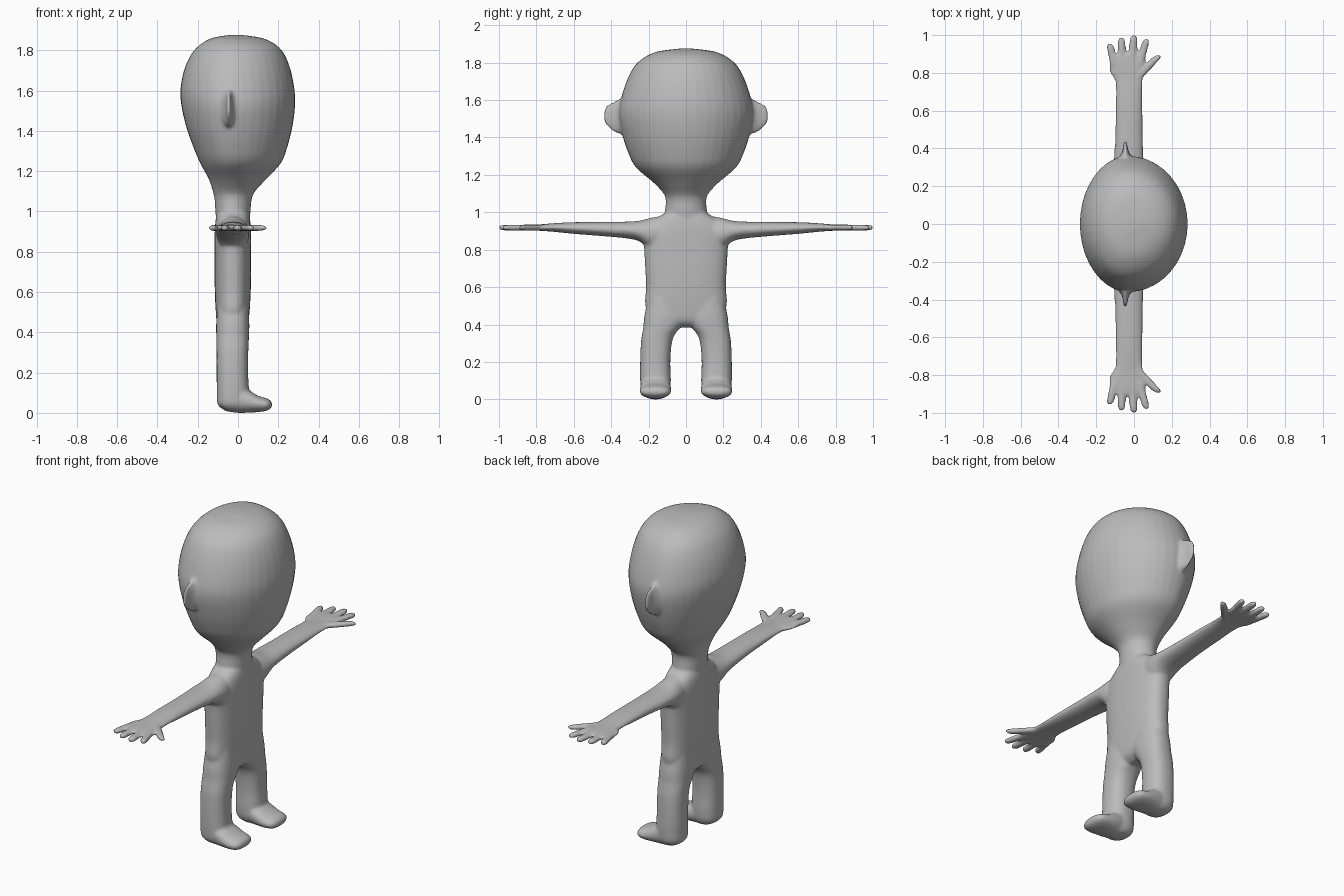
import bpy, bmesh, math

N = 40
bm = bmesh.new()


def spline(rows, steps=5):
    """Catmull-Rom through the section rows, so few sections give a smooth loft."""
    out = []
    for i in range(len(rows) - 1):
        quad = [rows[max(i - 1, 0)], rows[i], rows[i + 1], rows[min(i + 2, len(rows) - 1)]]
        for k in range(steps):
            t = k / steps
            out.append([0.5 * (2 * p1 + (p2 - p0) * t + (2 * p0 - 5 * p1 + 4 * p2 - p3) * t * t
                               + (3 * p1 - p0 - 3 * p2 + p3) * t ** 3)
                        for p0, p1, p2, p3 in zip(*quad)])
    return out + [rows[-1]]


def loft(axis, rows, side=1, power=2.0, mid=None):
    """Closed loft; each row is (position on axis, a min, a max, b min, b max)."""
    rings = []
    for t, a0, a1, b0, b1 in spline(rows):
        am = (a0 + a1) / 2 if mid is None else mid
        ring = []
        for k in range(N):
            u = 2 * math.pi * k / N
            c, s = math.cos(u), math.sin(u)
            ca = math.copysign(abs(c) ** (2 / power), c)
            sb = math.copysign(abs(s) ** (2 / power), s)
            a = am + ca * ((a1 - am) if c > 0 else (am - a0))
            b = (b0 + b1) / 2 + sb * (b1 - b0) / 2
            x, y, z = {'x': (t, a, b), 'y': (a, t, b), 'z': (a, b, t)}[axis]
            ring.append(bm.verts.new((x, side * y, z)))
        rings.append(ring)
    faces = [bm.faces.new(rings[0]), bm.faces.new(rings[-1])]
    for r0, r1 in zip(rings, rings[1:]):
        for k in range(N):
            j = (k + 1) % N
            faces.append(bm.faces.new((r0[k], r0[j], r1[j], r1[k])))
    bmesh.ops.recalc_face_normals(bm, faces=faces)


# Head and neck: (z, x min, x max, half width)
head = [(0.88, -.10, .05, .11), (1.0, -.112, .062, .112), (1.06, -.116, .068, .108),
        (1.1, -.125, .085, .12), (1.16, -.145, .14, .175), (1.24, -.188, .213, .268),
        (1.32, -.222, .245, .31), (1.42, -.257, .27, .342), (1.52, -.28, .283, .36),
        (1.6, -.286, .281, .35), (1.7, -.268, .262, .318), (1.78, -.232, .23, .277),
        (1.83, -.185, .185, .22), (1.86, -.13, .12, .15), (1.875, -.05, .03, .04)]
loft('z', [(z, a, b, -w, w) for z, a, b, w in head], mid=-.03)

# Torso
torso = [(.385, -.06, .01, .05), (.42, -.10, .045, .17), (.5, -.11, .057, .217),
         (.6, -.115, .063, .213), (.7, -.116, .065, .218), (.78, -.116, .065, .222),
         (.88, -.116, .065, .225), (.94, -.113, .062, .19), (.985, -.105, .055, .13),
         (1.01, -.09, .04, .09)]
loft('z', [(z, a, b, -w, w) for z, a, b, w in torso], power=2.5)

for side in (1, -1):
    # Ear
    loft('y', [(.30, -.12, .03, 1.40, 1.62), (.355, -.08, -.01, 1.42, 1.605),
               (.385, -.062, -.028, 1.43, 1.593), (.41, -.058, -.034, 1.45, 1.582),
               (.428, -.055, -.037, 1.465, 1.568), (.438, -.052, -.04, 1.485, 1.545)], side)
    # Leg
    loft('z', [(.01, -.06, .03, .11, .21), (.04, -.1, .055, .088, .238),
               (.1, -.105, .055, .081, .245), (.2, -.106, .05, .084, .245),
               (.3, -.106, .051, .076, .241), (.35, -.107, .053, .058, .234),
               (.385, -.108, .055, .03, .228), (.45, -.108, .056, .0, .222),
               (.55, -.10, .05, .03, .20)], side, 2.4)
    # Foot
    loft('x', [(-.06, .1, .225, .008, .12), (0, .086, .24, 0, .14), (.05, .08, .246, .001, .115),
               (.1, .08, .247, .004, .085), (.14, .086, .242, .01, .073),
               (.16, .105, .222, .02, .062), (.169, .135, .192, .03, .052)], side, 2.2)
    # Arm and palm
    loft('y', [(.1, -.09, .04, .82, .985), (.18, -.105, .055, .80, .972),
               (.25, -.11, .055, .845, .955), (.32, -.108, .052, .861, .95),
               (.45, -.1, .047, .873, .949), (.6, -.098, .045, .885, .947),
               (.7, -.096, .043, .895, .942), (.76, -.102, .047, .9, .937),
               (.8, -.126, .055, .902, .935), (.86, -.132, .06, .904, .934),
               (.895, -.122, .052, .909, .931), (.905, -.09, .03, .913, .927)], side)
    # Fingers and thumb: base x, base y, tip x, tip y, half width
    for x0, y0, x1, y1, r in ((-.105, .84, -.129, .958, .021), (-.065, .85, -.066, .99, .021),
                              (-.012, .85, .0, 1.002, .022), (.03, .84, .066, .982, .021),
                              (.015, .77, .132, .895, .028)):
        rows = []
        for t, s in ((0, 1), (.4, 1), (.7, 1), (.88, .9), (.96, .65), (1, .25)):
            x, y = x0 + (x1 - x0) * t, y0 + (y1 - y0) * t
            rows.append((y, x - r * s, x + r * s, .918 - .016 * s, .918 + .016 * s))
        loft('y', rows, side)

mesh = bpy.data.meshes.new("body")
bm.to_mesh(mesh)
bm.free()
body = bpy.data.objects.new("body", mesh)
bpy.context.collection.objects.link(body)

# Fuse the parts into one skin and soften the joins
remesh = body.modifiers.new("fuse", 'REMESH')
remesh.mode = 'VOXEL'
remesh.voxel_size = 0.0085
remesh.use_smooth_shade = True
soften = body.modifiers.new("soften", 'SMOOTH')
soften.factor = 0.5
soften.iterations = 6

grey = bpy.data.materials.new("plain grey")
grey.diffuse_color = (0.5, 0.5, 0.5, 1)
mesh.materials.append(grey)
